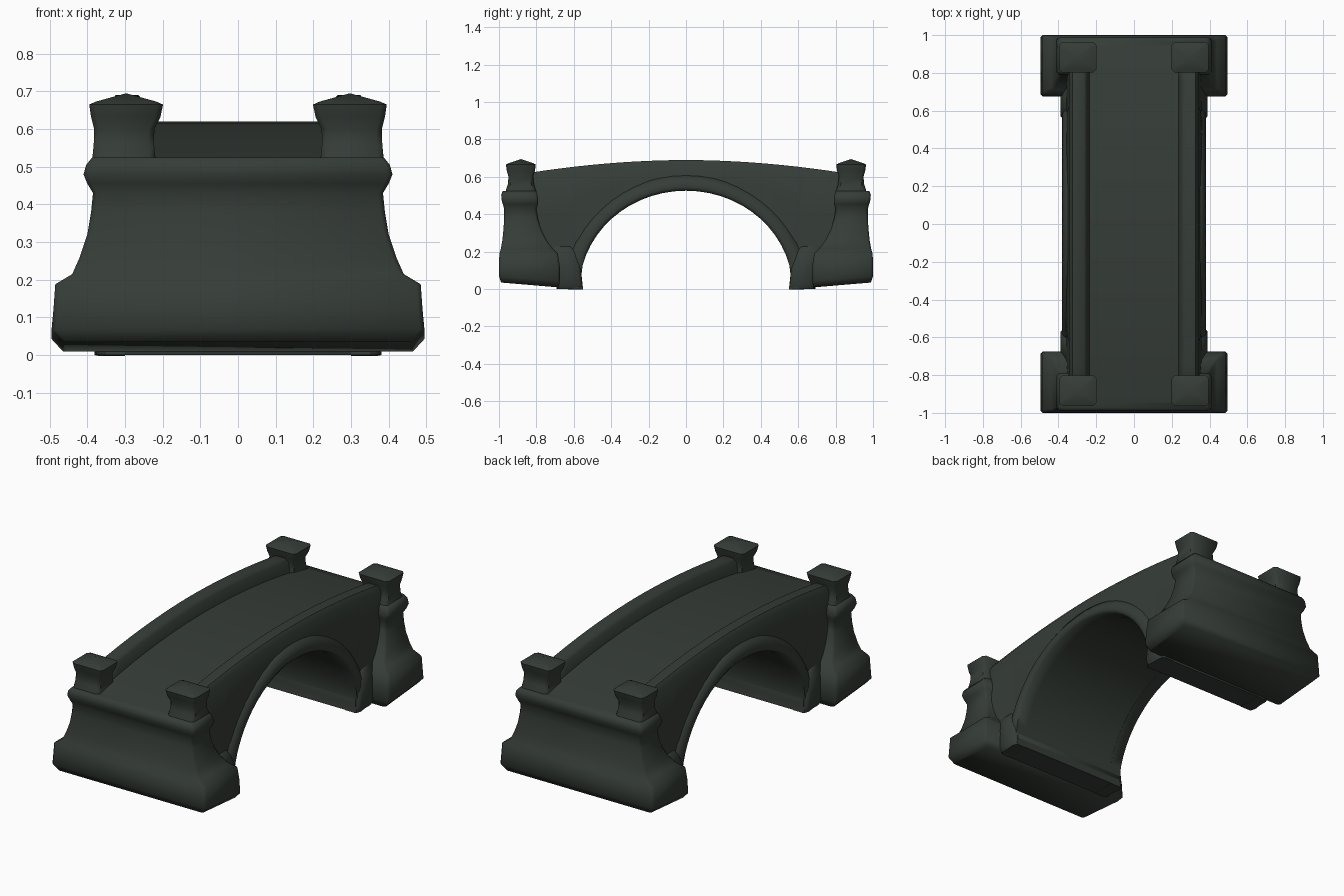
import bpy, bmesh, math

if "Cube" in bpy.data.objects:
    bpy.data.objects.remove(bpy.data.objects["Cube"])

stone = bpy.data.materials.new("dark_green_stone")
stone.use_nodes = True
COLOR = (0.036, 0.046, 0.038, 1)
stone.diffuse_color = COLOR
stone.node_tree.nodes["Principled BSDF"].inputs["Base Color"].default_value = COLOR


def loft(name, rings, angle=50, point=None):
    """Skin closed rings of equal length, cap the ends or close to a point."""
    bm = bmesh.new()
    rows = [[bm.verts.new(p) for p in ring] for ring in rings]
    n = len(rows[0])
    for a, b in zip(rows, rows[1:]):
        for i in range(n):
            j = (i + 1) % n
            bm.faces.new((a[i], a[j], b[j], b[i]))
    bm.faces.new(rows[0])
    if point:
        tip = bm.verts.new(point)
        for i in range(n):
            bm.faces.new((rows[-1][i], rows[-1][(i + 1) % n], tip))
    else:
        bm.faces.new(rows[-1])
    bmesh.ops.recalc_face_normals(bm, faces=bm.faces)
    mesh = bpy.data.meshes.new(name)
    bm.to_mesh(mesh)
    bm.free()
    obj = bpy.data.objects.new(name, mesh)
    bpy.context.collection.objects.link(obj)
    mesh.materials.append(stone)
    bpy.ops.object.select_all(action='DESELECT')
    obj.select_set(True)
    bpy.context.view_layer.objects.active = obj
    bpy.ops.object.shade_smooth_by_angle(angle=math.radians(angle))


def chamfered(cx, cy, hx, hy, c, z, tilt=0):
    """Rectangle with cut corners; tilt raises the side furthest from centre."""
    pts = [(hx, c - hy), (hx, hy - c), (hx - c, hy), (c - hx, hy),
           (-hx, hy - c), (-hx, c - hy), (c - hx, -hy), (hx - c, -hy)]
    s = 1 if cy > 0 else -1
    return [(cx + x, cy + y, z + tilt * s * y / hy) for x, y in pts]


def deck_z(y):
    return 0.62 - 0.1 * (y / 0.97) ** 2


def rail_z(y):
    return 0.69 - 0.07 * (abs(y) / 0.85) ** 1.9


# Arch curve: an elliptical opening on short upright legs
STEPS = 24
START = 0.25
arch = [(-0.55, 0.0), (-0.56, 0.07)]
for k in range(STEPS + 1):
    t = START + (math.pi - 2 * START) * k / STEPS
    arch.append((-0.57 * math.cos(t), 0.528 * math.sin(t)))
arch += [(0.56, 0.07), (0.55, 0.0)]

# Span: deck, side walls and parapets, lofted along the bridge
stations = [(-0.93, 0.035, -0.96), (-0.8, 0.03, -0.85), (-0.66, 0.01, -0.74)]
stations += [(y, z, y * 1.12) for y, z in arch]
stations += [(-y, z, -t) for y, z, t in reversed(stations[:3])]
sections = []
for y, z, t in stations:
    d = deck_z(t)
    r = rail_z(t) if abs(t) < 0.9 else d + 0.005
    side = [(0.365, y, z), (0.35, y * 0.3 + t * 0.7, z * 0.3 + d * 0.7),
            (0.343, t, r - 0.025), (0.325, t, r), (0.265, t, r),
            (0.25, t, r - 0.015), (0.235, t, d)]
    sections.append(side + [(-x, a, b) for x, a, b in reversed(side)])
loft("bridge_span", sections, 45)

# Stone rim around each side of the arch, fading into the wall
for side, s in (("left", 1), ("right", -1)):
    rim = []
    for y, z in arch:
        flare = 0.06 * max(0, 1 - z / 0.2)
        oy = y * 1.15 + math.copysign(flare, y)
        oz = z * 1.15
        rim.append([(s * 0.3, y, z - 0.002), (s * 0.37, y, z - 0.002),
                    (s * 0.381, y * 0.8 + oy * 0.2, z * 0.8 + oz * 0.2),
                    (s * 0.374, y * 0.4 + oy * 0.6, z * 0.4 + oz * 0.6),
                    (s * 0.35, oy, oz), (s * 0.3, oy, oz)])
    loft(side + "_arch_rim", rim, 60)

# Abutments: z, half width, inner y, outer y
PROFILE = [(0.022, 0.465, 0.68, 0.988), (0.055, 0.495, 0.675, 1.0),
           (0.12, 0.49, 0.675, 1.0), (0.188, 0.485, 0.685, 0.998),
           (0.215, 0.44, 0.71, 0.99), (0.26, 0.42, 0.745, 0.982),
           (0.32, 0.4, 0.775, 0.976), (0.38, 0.39, 0.793, 0.972),
           (0.43, 0.385, 0.8, 0.972), (0.455, 0.4, 0.79, 0.98),
           (0.48, 0.41, 0.79, 0.987), (0.505, 0.403, 0.795, 0.988),
           (0.525, 0.387, 0.8, 0.98)]
for end, s in (("front", -1), ("back", 1)):
    rings = []
    for k, (z, hx, y0, y1) in enumerate(PROFILE):
        tilt = 0.013 if k < 2 else 0
        rings.append(chamfered(0, s * (y0 + y1) / 2, hx, (y1 - y0) / 2,
                               0.012, z, tilt))
    loft(end + "_abutment", rings, 60)

    # Footing joining the abutment to the arch leg, sloping into the wall
    loft(end + "_arch_footing",
         [chamfered(0, s * y, w, h, 0.015, z) for z, w, y, h in
          ((0, 0.375, 0.62, 0.07), (0.03, 0.39, 0.625, 0.07),
           (0.13, 0.388, 0.635, 0.07), (0.19, 0.378, 0.655, 0.07),
           (0.24, 0.35, 0.68, 0.07))], 60)

    # Corner posts with flared, pointed caps
    for side, m in (("left", 1), ("right", -1)):
        rings = [chamfered(m * x, s * 0.883, hx, hy, 0.015, z)
                 for z, x, hx, hy in
                 ((0.48, 0.302, 0.09, 0.085), (0.53, 0.303, 0.083, 0.08),
                  (0.56, 0.303, 0.08, 0.07), (0.6, 0.302, 0.08, 0.066),
                  (0.632, 0.298, 0.092, 0.075), (0.665, 0.297, 0.098, 0.08),
                  (0.673, 0.297, 0.08, 0.066))]
        loft(f"{end}_{side}_post", rings, 45, (m * 0.297, s * 0.883, 0.695))
